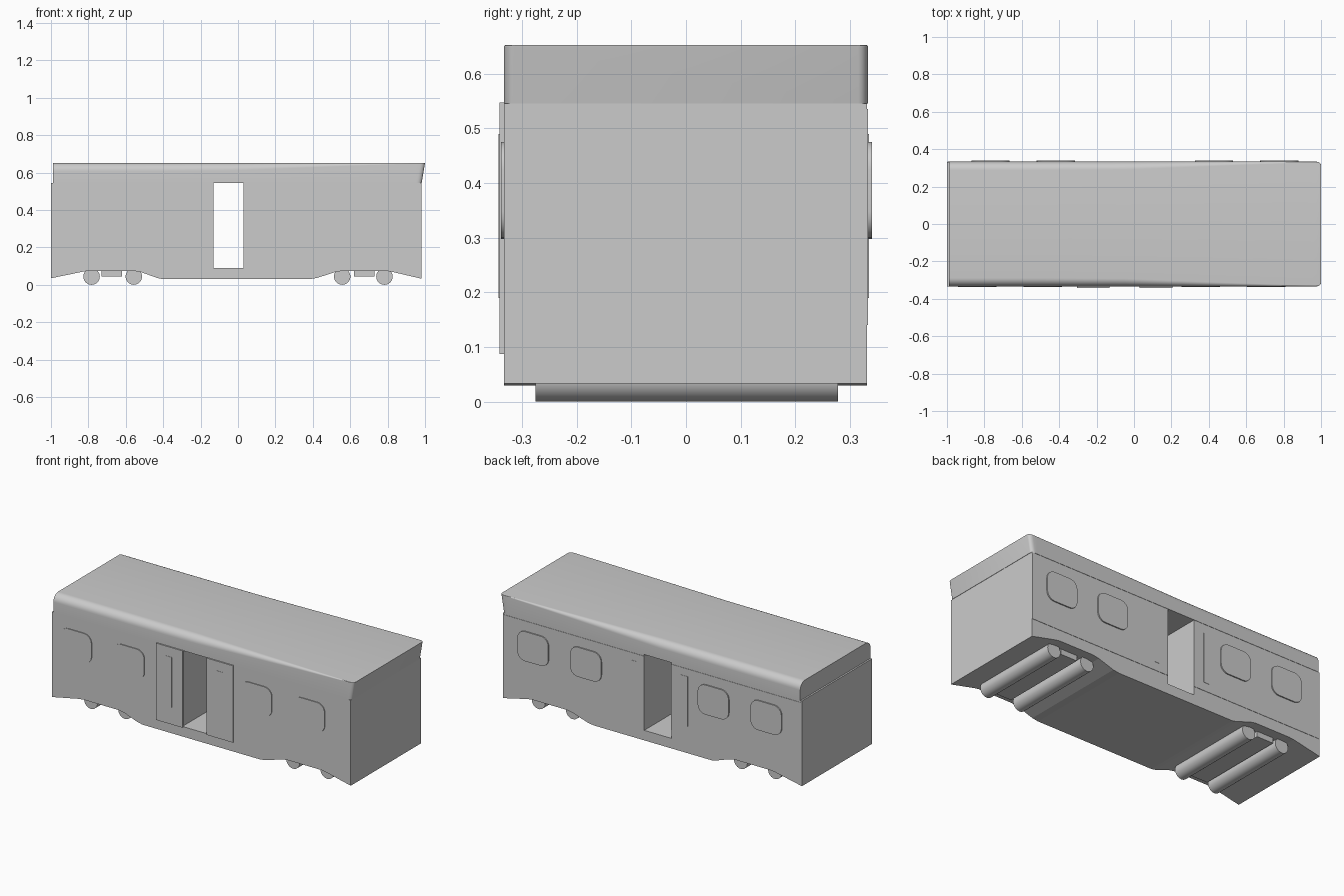
import bpy, bmesh, math
from mathutils import Vector

if "Cube" in bpy.data.objects:
    bpy.data.objects.remove(bpy.data.objects["Cube"])


def finish(name, bm, smooth=False):
    bmesh.ops.recalc_face_normals(bm, faces=bm.faces)
    mesh = bpy.data.meshes.new(name)
    bm.to_mesh(mesh)
    bm.free()
    ob = bpy.data.objects.new(name, mesh)
    bpy.context.collection.objects.link(ob)
    if smooth:
        bpy.context.view_layer.objects.active = ob
        ob.select_set(True)
        bpy.ops.object.shade_smooth_by_angle(angle=math.radians(35))
        ob.select_set(False)
    return ob


def extrude_xz(name, pts, y0, y1, smooth=False):
    """Extrude an x-z outline along y."""
    bm = bmesh.new()
    face = bm.faces.new([bm.verts.new((x, y0, z)) for x, z in pts])
    new = bmesh.ops.extrude_face_region(bm, geom=[face])["geom"]
    bmesh.ops.translate(bm, vec=Vector((0, y1 - y0, 0)),
                        verts=[v for v in new if isinstance(v, bmesh.types.BMVert)])
    return finish(name, bm, smooth)


def box(name, x0, x1, y0, y1, z0, z1):
    return extrude_xz(name, [(x0, z0), (x1, z0), (x1, z1), (x0, z1)], y0, y1)


def rounded_rect(x0, x1, z0, z1, r, n=6):
    pts = []
    for cx, cz, a0 in ((x1 - r, z1 - r, 0), (x0 + r, z1 - r, 90),
                       (x0 + r, z0 + r, 180), (x1 - r, z0 + r, 270)):
        for i in range(n + 1):
            a = math.radians(a0 + 90 * i / n)
            pts.append((cx + r * math.cos(a), cz + r * math.sin(a)))
    return pts


# Car body with raised wheel bays along the underside
outline = [(-1, .545), (-1, .035), (-.82, .072), (-.79, .075), (-.56, .075), (-.52, .068),
           (-.43, .036), (-.40, .03), (.38, .03), (.42, .036), (.52, .068), (.56, .075),
           (.79, .075), (.82, .07), (.98, .033), (.98, .545)]
body = extrude_xz("car_body", outline, -.333, .331)

# Doorway passing straight through the car
cutter = box("doorway_cutter", -.135, .045, -.5, .5, .09, .6)
cut = body.modifiers.new("doorway", "BOOLEAN")
cut.operation = "DIFFERENCE"
cut.solver = "EXACT"
cut.object = cutter
bpy.context.view_layer.objects.active = body
bpy.ops.object.modifier_apply(modifier=cut.name)
bpy.data.objects.remove(cutter)


# Roof: long rounded sides that fade to a sharp edge, with a flared leading end
def roof_section(bm, x, half, r, flare):
    pts = [(-half, .545)]
    for i in range(9):
        a = math.pi / 2 * i / 8
        pts.append((-half + r * (1 - math.cos(a)), .652 - r + r * math.sin(a)))
    pts += [(-y, z) for y, z in reversed(pts)]
    return [bm.verts.new((x - flare * (.652 - z) / .107, y, z)) for y, z in pts]


bm = bmesh.new()
stations = [(-.99, .333, .045, 0), (-.5, .333, .045, 0), (-.05, .333, .042, 0),
            (.25, .333, .03, 0), (.6, .333, .016, 0), (.95, .333, .004, 0)]
for i in range(6):
    a = math.pi / 2 * i / 5
    stations.append((.975 + .025 * math.sin(a), .315 + .018 * math.cos(a), .003, .018))
rings = [roof_section(bm, *s) for s in stations]
for a, b in zip(rings, rings[1:]):
    for i in range(len(a)):
        j = (i + 1) % len(a)
        bm.faces.new((a[i], a[j], b[j], b[i]))
bm.faces.new(rings[0])
bm.faces.new(rings[-1])
finish("roof", bm, True)

# Raised wall panels on the back side, above the skirt
box("back_wall_panel_left", -.998, -.135, .33, .333, .14, .535)
box("back_wall_panel_right", .045, .979, .33, .333, .14, .535)

# Windows on both sides
for x in (-.835, -.485, .36, .71):
    extrude_xz("front_window", rounded_rect(x - .105, x + .1, .298, .475, .05), -.338, -.325, True)
for x in (-.765, -.415, .43, .78):
    extrude_xz("back_window", rounded_rect(x - .105, x + .1, .298, .475, .05), .325, .34, True)

# Sliding doors slid open on the front, with slim panes on both sides
for x0, x1, p0, p1 in ((-.305, -.13, -.245, -.2), (.03, .205, .095, .14)):
    box("front_door", x0, x1, -.341, -.325, .087, .547)
    box("front_door_pane", p0, p1, -.3425, -.335, .19, .49)
    box("back_door_pane", p0, p1, .325, .3345, .19, .49)

# Wheel rollers and the frames between them
for side in (-1, 1):
    for x in (.557, .783):
        pts = [(side * x + .044 * math.cos(2 * math.pi * i / 32),
                .044 + .044 * math.sin(2 * math.pi * i / 32)) for i in range(32)]
        extrude_xz("wheel_roller", pts, -.275, .278, True)
    box("bogie_frame", side * .675 - .055, side * .675 + .055, -.27, .27, .043, .08)
